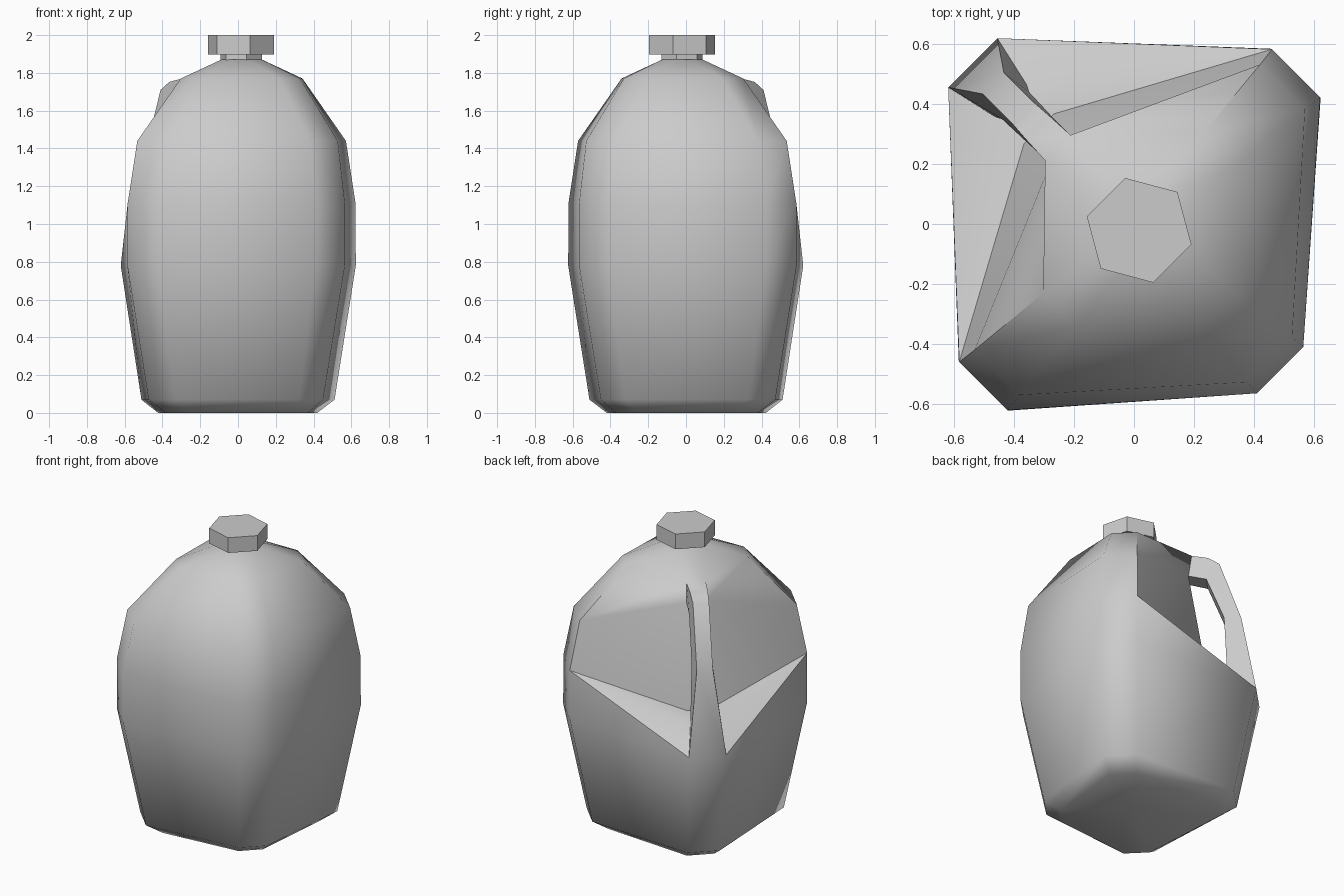
import bpy, bmesh, math

if "Cube" in bpy.data.objects:
    bpy.data.objects.remove(bpy.data.objects["Cube"])

S = math.sqrt(0.5)
AX = -0.027   # body axis along the handle diagonal


def P(u, w, z):
    """Point in diagonal coordinates: u towards the handle corner, w across it."""
    return (u, w, z)


bm = bmesh.new()


def add(points):
    bm.faces.new([bm.verts.new(((w - u) * S, (u + w) * S, z)) for u, w, z in points])


def flip(p):
    return (p[0], -p[1], p[2])


def both(*pts):
    """Face plus its mirror image across the handle diagonal."""
    add(pts)
    add([flip(p) for p in reversed(pts)])


def bridge(*path):
    """Strip of faces joining a path to its mirror image."""
    for p, q in zip(path, path[1:]):
        add([p, q, flip(q), flip(p)])


# Body rings: z, front corner (reach, half chamfer), side corners, handle corner
rings = [
    (0.00, .42, .075, .486, .080, .54, .085),
    (0.07, .52, .090, .596, .100, .65, .100),
    (0.78, .663, .110, .739, .116, .789, .116),
    (1.11, .663, .110, .739, .114, 0, 0),
    (1.44, .615, .105, .675, .106, 0, 0),
    (1.77, .360, .078, .378, .078, .387, .060),
    (1.87, .108, .045, .108, .045, .108, .045),
]
F = [P(AX - f, cf, z) for z, f, cf, w, c, h, ch in rings]
B = [P(AX - c, w, z) for z, f, cf, w, c, h, ch in rings]
A = [P(AX + c, w, z) for z, f, cf, w, c, h, ch in rings]
H = [P(AX + h, ch, z) for z, f, cf, w, c, h, ch in rings]

# Body walls
bridge(*F)
for i in range(6):
    both(F[i], B[i], B[i + 1], F[i + 1])
    both(B[i], A[i], A[i + 1], B[i + 1])
for i in (0, 1):
    both(A[i], H[i], H[i + 1], A[i + 1])
bridge(*H[:3])
both(A[2], H[2], A[3])
both(A[5], H[5], H[6], A[6])

# Slightly raised centre of the base, and the closed top
mid = P(AX, 0, 0.04)
for p, q in ((F[0], B[0]), (B[0], A[0]), (A[0], H[0])):
    both(mid, p, q)
add([mid, F[0], flip(F[0])])
add([mid, H[0], flip(H[0])])
top = [F[6], B[6], A[6], H[6]]
add(top + [flip(p) for p in reversed(top)])

# Handle: outer strip, inner loop and sides
O1, O2, O3 = P(.46, .055, 1.752), P(.53, .05, 1.71), P(.665, .05, 1.32)
K, Q1, Q2 = P(.34, .056, 1.63), P(.45, .06, 1.60), P(.56, .064, 1.32)
Q3, J = P(.58, .075, 0.92), P(.45, .07, 0.95)
bridge(H[6], H[5], O1, O2, O3, H[2])
bridge(K, Q1, Q2, Q3, J, K)
both(H[5], O1, Q1, K)
both(O1, O2, Q1)
both(O2, O3, Q2, Q1)
both(O3, H[2], Q3, Q2)

# Recessed panels beside the handle
both(A[3], H[2], Q3)
both(A[3], Q3, J)
both(A[3], J, K)
both(A[3], K, A[4])
both(A[4], K, H[5], A[5])


def finish(mesh, name):
    bmesh.ops.remove_doubles(mesh, verts=mesh.verts, dist=1e-5)
    bmesh.ops.recalc_face_normals(mesh, faces=mesh.faces)
    me = bpy.data.meshes.new(name)
    mesh.to_mesh(me)
    mesh.free()
    ob = bpy.data.objects.new(name, me)
    bpy.context.collection.objects.link(ob)
    return ob


body = finish(bm, "jug_body")
bpy.context.view_layer.objects.active = body
body.select_set(True)
bpy.ops.object.shade_smooth_by_angle(angle=math.radians(50))


def hex_prism(name, r, z0, z1):
    b = bmesh.new()
    ring = [(0.017 + r * math.cos(math.radians(45 + 60 * k)),
             -0.021 + r * math.sin(math.radians(45 + 60 * k))) for k in range(6)]
    lo = [b.verts.new((x, y, z0)) for x, y in ring]
    hi = [b.verts.new((x, y, z1)) for x, y in ring]
    b.faces.new(lo)
    b.faces.new(hi)
    for k in range(6):
        n = (k + 1) % 6
        b.faces.new([lo[k], lo[n], hi[n], hi[k]])
    return finish(b, name)


# Neck and screw cap
hex_prism("neck", 0.113, 1.85, 1.91)
hex_prism("cap", 0.181, 1.897, 2.0)
